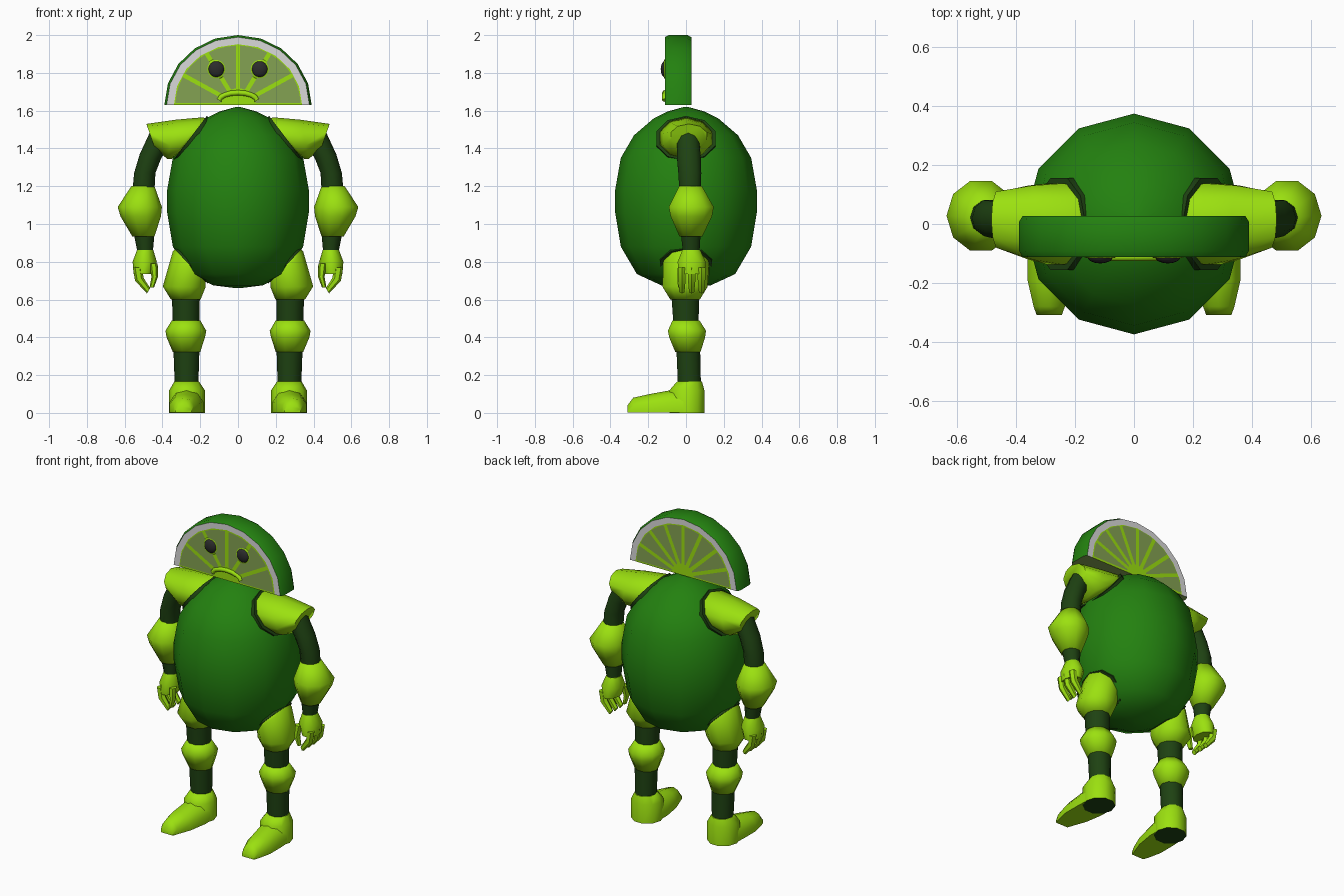
import bpy, bmesh
from math import sin, cos, pi, asin, radians
from mathutils import Vector

cube = bpy.data.objects.get("Cube")
if cube:
    bpy.data.objects.remove(cube, do_unlink=True)


def material(name, r, g, b):
    mat = bpy.data.materials.new(name)
    mat.use_nodes = True
    mat.diffuse_color = (r, g, b, 1)
    shader = next(n for n in mat.node_tree.nodes if n.type == "BSDF_PRINCIPLED")
    shader.inputs["Base Color"].default_value = (r, g, b, 1)
    shader.inputs["Roughness"].default_value = 0.8
    return mat


LIME = material("lime_green", 0.33, 0.75, 0.005)
SKIN = material("peel_green", 0.017, 0.22, 0.005)
DARK = material("deep_green", 0.013, 0.054, 0.006)
PITH = material("pith_white", 0.7, 0.7, 0.7)
PULP = material("pulp_green", 0.23, 0.36, 0.085)
BLACK = material("eye_black", 0.025, 0.025, 0.025)


def finish(name, bm, mats, angle=55, recalc=True):
    """Turn a bmesh into a smooth-shaded object."""
    if recalc:
        bmesh.ops.recalc_face_normals(bm, faces=bm.faces)
    mesh = bpy.data.meshes.new(name)
    bm.to_mesh(mesh)
    bm.free()
    for mat in mats:
        mesh.materials.append(mat)
    obj = bpy.data.objects.new(name, mesh)
    bpy.context.collection.objects.link(obj)
    bpy.ops.object.select_all(action="DESELECT")
    obj.select_set(True)
    bpy.context.view_layer.objects.active = obj
    bpy.ops.object.shade_smooth_by_angle(angle=radians(angle))
    return obj


def loft(name, rings, mats, sides=10, floor=0.0, angle=55):
    """Skin elliptical rings, each given as centre, first axis, second axis."""
    bm = bmesh.new()
    loops = []
    for centre, u, v in rings:
        loop = []
        for k in range(sides):
            t = 2 * pi * k / sides
            p = centre + u * cos(t) + v * sin(t)
            p.z = max(p.z, floor)
            loop.append(bm.verts.new(p))
        loops.append(loop)
    for low, high in zip(loops, loops[1:]):
        for k in range(sides):
            j = (k + 1) % sides
            bm.faces.new((low[k], low[j], high[j], high[k]))
    start = bm.faces.new(loops[0])
    start.material_index = len(mats) - 1
    bm.faces.new(loops[-1])
    return finish(name, bm, mats, angle)


def limb(name, side, rings, mats, **options):
    """Rings from two opposite points in x and z, plus depth centre and radius."""
    data = []
    for xa, za, xb, zb, y, depth in rings:
        a, b = Vector((side * xa, y, za)), Vector((side * xb, y, zb))
        data.append(((a + b) / 2, (a - b) / 2, Vector((0, depth, 0))))
    return loft(name, data, mats, **options)


def level(z, outer, inner, y, depth):
    return (outer, z, inner, z, y, depth)


# Egg-shaped body
profile = [(0.01, 0.66), (0.13, 0.675), (0.26, 0.735), (0.345, 0.88),
           (0.375, 1.06), (0.375, 1.18), (0.345, 1.35), (0.275, 1.47),
           (0.17, 1.56), (0.1, 1.595), (0.01, 1.62)]
limb("body", 1, [level(z, r, -r, 0, r) for r, z in profile], [SKIN],
     sides=12, angle=80)

for label, s in (("left", 1), ("right", -1)):
    # Shoulder trim and flared sleeve
    limb(label + "_shoulder_trim", s, [
        (0.12, 1.54, 0.3, 1.32, 0, 0.165),
        (0.165, 1.572, 0.345, 1.335, 0, 0.165)], [DARK])
    limb(label + "_sleeve", s, [
        (0.15, 1.55, 0.33, 1.36, 0, 0.14),
        (0.185, 1.565, 0.35, 1.345, 0, 0.145),
        (0.33, 1.552, 0.375, 1.345, 0.005, 0.132),
        (0.485, 1.53, 0.44, 1.4, 0.015, 0.1)], [LIME])
    # Arm
    limb(label + "_upper_arm", s, [
        (0.46, 1.5, 0.36, 1.43, 0.01, 0.06),
        (0.52, 1.37, 0.41, 1.34, 0.015, 0.066),
        level(1.27, 0.55, 0.437, 0.02, 0.064),
        level(1.18, 0.558, 0.442, 0.022, 0.06)], [DARK])
    limb(label + "_forearm", s, [
        level(1.2, 0.565, 0.442, 0.024, 0.064),
        level(1.09, 0.637, 0.403, 0.028, 0.125),
        level(1.04, 0.622, 0.408, 0.028, 0.115),
        level(0.935, 0.56, 0.442, 0.026, 0.064)], [LIME], angle=80)
    limb(label + "_wrist", s, [
        level(0.95, 0.552, 0.442, 0.025, 0.055),
        level(0.84, 0.53, 0.452, 0.028, 0.045)], [DARK])
    # Hand
    limb(label + "_palm", s, [
        level(0.862, 0.535, 0.448, 0.028, 0.05),
        level(0.8, 0.558, 0.43, 0.03, 0.078),
        level(0.735, 0.552, 0.452, 0.03, 0.074)], [LIME])
    for number, y in enumerate((-0.022, 0.03, 0.082)):
        limb(f"{label}_finger_{number}", s, [
            level(0.77, 0.557, 0.508, y, 0.024),
            (0.545, 0.7, 0.5, 0.715, y, 0.023),
            (0.482, 0.632, 0.465, 0.66, y, 0.016)], [LIME], sides=6)
    limb(label + "_thumb", s, [
        level(0.79, 0.47, 0.425, -0.02, 0.025),
        level(0.72, 0.458, 0.424, -0.03, 0.021),
        level(0.665, 0.468, 0.444, -0.03, 0.014)], [LIME], sides=6)
    # Hip trim and hip
    limb(label + "_hip_trim", s, [
        (0.3, 0.9, 0.13, 0.72, 0, 0.14),
        (0.34, 0.87, 0.16, 0.685, 0, 0.145)], [DARK])
    limb(label + "_hip", s, [
        (0.325, 0.875, 0.17, 0.71, 0, 0.12),
        (0.345, 0.855, 0.172, 0.68, 0, 0.128),
        (0.398, 0.67, 0.172, 0.665, -0.005, 0.125),
        level(0.6, 0.355, 0.198, -0.005, 0.082)], [LIME], angle=80)
    # Leg
    limb(label + "_thigh", s, [
        level(0.62, 0.35, 0.202, -0.004, 0.077),
        level(0.47, 0.345, 0.205, 0, 0.07)], [DARK])
    limb(label + "_knee", s, [
        level(0.49, 0.35, 0.2, 0, 0.075),
        level(0.435, 0.384, 0.168, 0.005, 0.106),
        level(0.4, 0.378, 0.175, 0.006, 0.1),
        level(0.322, 0.345, 0.2, 0.01, 0.07)], [LIME], angle=80)
    limb(label + "_shin", s, [
        level(0.34, 0.342, 0.204, 0.012, 0.066),
        level(0.15, 0.335, 0.21, 0.018, 0.064)], [DARK])
    # Heel with a dark pad beneath, then the tapering foot
    limb(label + "_heel", s, [
        level(0, 0.364, 0.176, 0.005, 0.097),
        level(0.12, 0.364, 0.176, 0.005, 0.097),
        level(0.165, 0.338, 0.206, 0.018, 0.07)], [LIME, DARK])
    foot = []
    for x, y, top, half in [(0.27, 0.03, 0.13, 0.09), (0.272, -0.07, 0.122, 0.094),
                            (0.282, -0.19, 0.1, 0.084), (0.288, -0.28, 0.08, 0.056),
                            (0.288, -0.31, 0.04, 0.045)]:
        foot.append((Vector((s * x, y, top / 4)), Vector((0, 0, top * 0.75)),
                     Vector((half, 0, 0))))
    loft(label + "_foot", foot, [LIME], floor=0.003)

# Half-slice head: pith rims, peel round the edge, flat cut base
BASE, WIDE, TALL, FRONT, BACK = 1.63, 0.39, 0.37, -0.112, 0.028


def slice_point(scale, angle, y):
    return Vector((WIDE * scale * cos(angle), y, BASE + TALL * scale * sin(angle)))


bm = bmesh.new()
arcs = []
for scale, y in [(0.87, BACK), (0.97, BACK), (1, 0.008), (1, -0.092),
                 (0.97, FRONT), (0.87, FRONT)]:
    arcs.append([bm.verts.new(slice_point(scale, pi * k / 10, y)) for k in range(11)])
for band, index in enumerate((1, 0, 0, 0, 1)):
    for k in range(10):
        face = bm.faces.new((arcs[band][k], arcs[band][k + 1],
                             arcs[band + 1][k + 1], arcs[band + 1][k]))
        face.material_index = index
for arc in (arcs[0], arcs[-1]):
    bm.faces.new(arc).material_index = 2
base = bm.faces.new([a[0] for a in arcs] + [a[-1] for a in reversed(arcs)])
base.material_index = 3
finish("head_slice", bm, [SKIN, PITH, LIME, PULP], angle=40)


def pulp_wedges(name, count, y, facing, hub):
    """Flat wedges separated by membranes of even width."""
    bm = bmesh.new()
    gap, rim = 0.03, 0.85
    for k in range(count):
        first, last = pi * k / count, pi * (k + 1) / count
        inner, outer = asin(gap / hub), asin(gap / rim)
        points = [slice_point(hub, last - inner, y), slice_point(hub, first + inner, y)]
        for i in range(4):
            t = first + outer + (last - first - 2 * outer) * i / 3
            points.append(slice_point(rim, t, y))
        face = bm.faces.new([bm.verts.new(p) for p in points])
        face.normal_update()
        if face.normal.y * facing < 0:
            face.normal_flip()
    finish(name, bm, [PULP], recalc=False)


pulp_wedges("front_pulp", 6, FRONT - 0.003, -1, 0.24)
pulp_wedges("back_pulp", 8, BACK + 0.003, 1, 0.2)

# Eyes with lime surrounds
for label, s in (("left", 1), ("right", -1)):
    for part, mat, radius, depth in (("eye_ring", LIME, 0.054, 0.007),
                                     ("eye", BLACK, 0.043, 0.022)):
        bm = bmesh.new()
        bmesh.ops.create_uvsphere(bm, u_segments=16, v_segments=8, radius=1)
        bmesh.ops.scale(bm, vec=(radius, depth, radius), verts=bm.verts)
        bmesh.ops.translate(bm, vec=(s * 0.115, FRONT, 1.82), verts=bm.verts)
        finish(label + "_" + part, bm, [mat])

# Downturned mouth
lip = []
for k in range(9):
    t = pi * k / 8
    lip.append((Vector((-0.1 * cos(t), FRONT, 1.655 + 0.04 * sin(t))),
                Vector((0, 0.014, 0)),
                Vector((-0.4 * cos(t), 0, sin(t) + 0.3)).normalized() * 0.014))
loft("mouth", lip, [LIME], sides=8)
